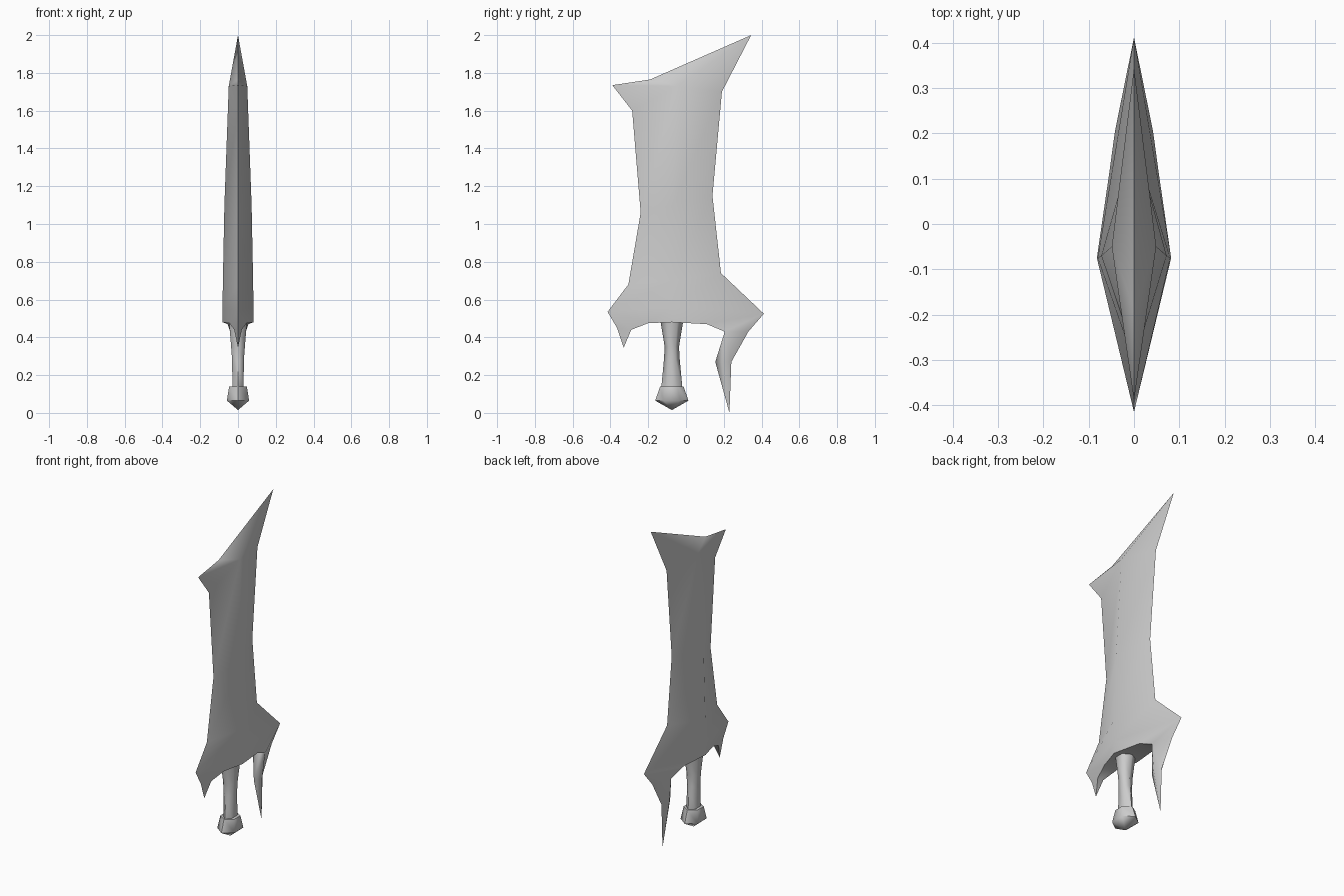
import bpy, bmesh, math

cube = bpy.data.objects.get("Cube")
if cube:
    bpy.data.objects.remove(cube, do_unlink=True)

steel = bpy.data.materials.new("pale grey steel")
steel.use_nodes = True
GREY = (0.6, 0.6, 0.6, 1)
steel.diffuse_color = GREY
steel.node_tree.nodes["Principled BSDF"].inputs["Base Color"].default_value = GREY


def finish(name, bm, angle):
    bmesh.ops.recalc_face_normals(bm, faces=bm.faces)
    mesh = bpy.data.meshes.new(name)
    bm.to_mesh(mesh)
    bm.free()
    mesh.materials.append(steel)
    ob = bpy.data.objects.new(name, mesh)
    bpy.context.collection.objects.link(ob)
    bpy.ops.object.select_all(action="DESELECT")
    ob.select_set(True)
    bpy.context.view_layer.objects.active = ob
    bpy.ops.object.shade_smooth_by_angle(angle=math.radians(angle))


def mirrored(name, points, faces, angle=65):
    """Build one half (x >= 0) and its reflection, sharing the centre vertices."""
    bm = bmesh.new()
    left = {k: bm.verts.new(p) for k, p in points.items()}
    right = {k: left[k] if p[0] == 0 else bm.verts.new((-p[0], p[1], p[2]))
             for k, p in points.items()}
    for f in faces.split(","):
        keys = f.split()
        bm.faces.new([left[k] for k in keys])
        bm.faces.new([right[k] for k in reversed(keys)])
    finish(name, bm, angle)


def lathe(name, rings, sides, y, angle):
    """Stack of elliptical rings (x radius, y radius, z)."""
    bm = bmesh.new()
    loops = []
    for rx, ry, z in rings:
        loops.append([bm.verts.new((rx * math.sin(2 * math.pi * i / sides),
                                    y + ry * math.cos(2 * math.pi * i / sides), z))
                      for i in range(sides)])
    for a, b in zip(loops, loops[1:]):
        for i in range(sides):
            j = (i + 1) % sides
            bm.faces.new((a[i], a[j], b[j], b[i]))
    bm.faces.new(loops[0])
    bm.faces.new(loops[-1])
    bmesh.ops.remove_doubles(bm, verts=bm.verts, dist=0.0005)
    finish(name, bm, angle)


# Blade: front edge (f), thick ridge (r) and back edge (k), row by row
points = {
    "f0": (0, -0.415, 0.535), "r0": (0.082, -0.075, 0.56), "k0": (0, 0.412, 0.525),
    "f1": (0, -0.305, 0.68), "r1": (0.08, -0.075, 0.70), "k1": (0, 0.185, 0.74),
    "f2": (0, -0.24, 1.06), "r2": (0.072, -0.07, 1.10), "k2": (0, 0.14, 1.15),
    "f3": (0, -0.285, 1.60), "r3": (0.049, -0.05, 1.73), "k3": (0, 0.19, 1.70),
    # flared top
    "tf": (0, -0.39, 1.735), "tc": (0, -0.19, 1.765), "tb": (0, 0.345, 2.0),
    # front spike
    "s1": (0, -0.365, 0.45), "st": (0, -0.33, 0.345),
    # lower rim and the centre line of the underside
    "a": (0.02, -0.29, 0.44), "b": (0.045, -0.2, 0.475), "c": (0.082, -0.075, 0.48),
    "d": (0.055, 0.11, 0.47), "e": (0.042, 0.205, 0.43),
    "a0": (0, -0.29, 0.44), "b0": (0, -0.2, 0.475), "c0": (0, -0.075, 0.48),
    "d0": (0, 0.11, 0.47), "e0": (0, 0.205, 0.43),
    # back hook
    "h1": (0, 0.155, 0.27), "hm": (0.025, 0.2, 0.27), "h2": (0, 0.24, 0.27),
    "h3": (0, 0.33, 0.43), "ht": (0, 0.23, 0.0),
}
faces = ("f0 r0 r1 f1,r0 k0 k1 r1,f1 r1 r2 f2,r1 k1 k2 r2,f2 r2 r3 f3,r2 k2 k3 r3,"
         "f3 r3 tf,tf r3 tc,tc r3 tb,r3 k3 tb,"
         "f0 s1 a,s1 st a,st a0 a,f0 a b,f0 b r0,b c r0,c d r0,d k0 r0,d e k0,"
         "e h3 k0,e hm h2 h3,e h1 hm,hm ht h2,h1 ht hm,e e0 h1,"
         "a a0 b0 b,b b0 c0 c,c c0 d0 d,d d0 e0 e")
mirrored("blade", points, faces)

# Grip and pommel
lathe("grip", [(0.034, 0.056, 0.13), (0.036, 0.042, 0.28), (0.042, 0.038, 0.35),
               (0.055, 0.06, 0.485)], 6, -0.075, 65)
lathe("pommel", [(0, 0, 0.015), (0.068, 0.088, 0.065), (0.054, 0.062, 0.14)],
      6, -0.075, 65)
